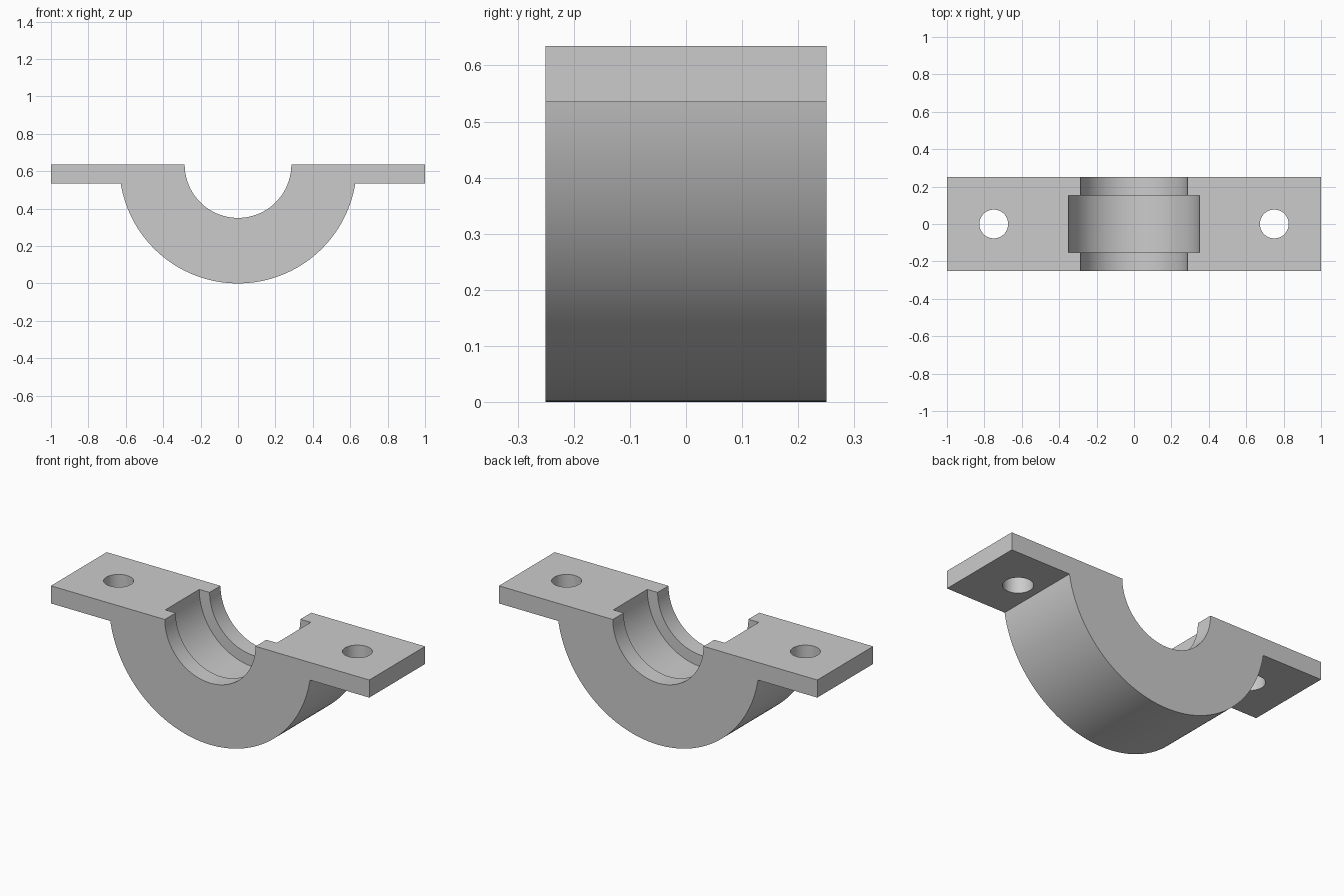
import bpy, bmesh, math
from mathutils import Matrix

cube = bpy.data.objects.get("Cube")
if cube:
    bpy.data.objects.remove(cube)

DEPTH = 0.5             # along y
RADIUS = 0.635          # outer body; its axis lies in the top face
FLANGE = 0.1            # flange thickness
BORE, GROOVE, GROOVE_WIDTH = 0.285, 0.35, 0.305
HOLE_X, HOLE = 0.75, 0.077

grey = bpy.data.materials.new("plain grey")
grey.use_nodes = True
colour = (0.6, 0.6, 0.6, 1)
grey.diffuse_color = colour
grey.node_tree.nodes["Principled BSDF"].inputs["Base Color"].default_value = colour


def add_object(name, bm):
    bmesh.ops.recalc_face_normals(bm, faces=bm.faces[:])
    mesh = bpy.data.meshes.new(name)
    bm.to_mesh(mesh)
    bm.free()
    mesh.materials.append(grey)
    obj = bpy.data.objects.new(name, mesh)
    bpy.context.collection.objects.link(obj)
    return obj


def cylinder(name, radius, length, matrix, segments):
    bm = bmesh.new()
    bmesh.ops.create_cone(bm, cap_ends=True, segments=segments, radius1=radius,
                          radius2=radius, depth=length, matrix=matrix)
    return add_object(name, bm)


# Half-round body and flanges: one profile extruded along y
start = math.asin(FLANGE / RADIUS)
steps = 96
profile = [(-1, RADIUS), (-1, RADIUS - FLANGE)]
for i in range(steps + 1):
    a = math.pi + start + (math.pi - 2 * start) * i / steps
    profile.append((RADIUS * math.cos(a), RADIUS + RADIUS * math.sin(a)))
profile += [(1, RADIUS - FLANGE), (1, RADIUS)]

bm = bmesh.new()
face = bm.faces.new([bm.verts.new((x, -DEPTH / 2, z)) for x, z in profile])
extruded = bmesh.ops.extrude_face_region(bm, geom=[face], use_keep_orig=True)
new_verts = [v for v in extruded["geom"] if isinstance(v, bmesh.types.BMVert)]
bmesh.ops.translate(bm, verts=new_verts, vec=(0, DEPTH, 0))
body = add_object("bearing_housing", bm)

# Cutters: shaft bore, wider bearing groove, two bolt holes
axis = Matrix.Translation((0, 0, RADIUS)) @ Matrix.Rotation(math.pi / 2, 4, "X")
cutters = [cylinder("bore_cutter", BORE, 1, axis, 128),
           cylinder("groove_cutter", GROOVE, GROOVE_WIDTH, axis, 128)]
for side, sign in (("left", 1), ("right", -1)):
    place = Matrix.Translation((sign * HOLE_X, 0, RADIUS))
    cutters.append(cylinder(side + "_bolt_hole_cutter", HOLE, 1, place, 64))

bpy.ops.object.select_all(action="DESELECT")
bpy.context.view_layer.objects.active = body
body.select_set(True)
for cutter in cutters:
    cutter.hide_render = True
    mod = body.modifiers.new(cutter.name, "BOOLEAN")
    mod.operation = "DIFFERENCE"
    mod.solver = "EXACT"
    mod.object = cutter
    bpy.ops.object.modifier_apply(modifier=mod.name)
for cutter in cutters:
    bpy.data.objects.remove(cutter)

bpy.ops.object.shade_smooth_by_angle(angle=math.radians(30))
